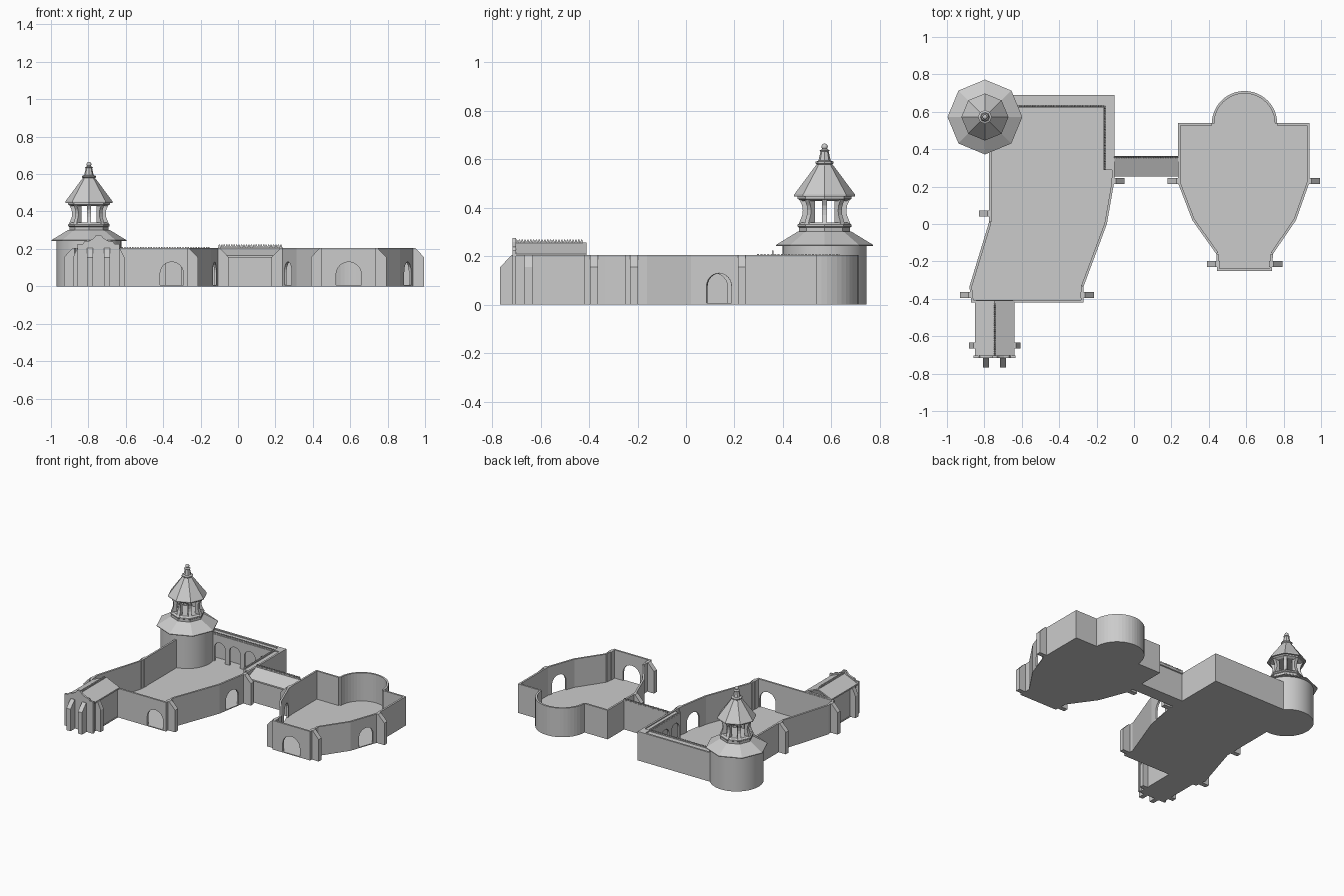
import bpy, bmesh, math
from mathutils import Vector as V

if "Cube" in bpy.data.objects:
    bpy.data.objects.remove(bpy.data.objects["Cube"])

H, T = 0.205, 0.013   # wall height and thickness


def prism(name, pts, o, u, v, w):
    """Extrude a 2D outline (in axes u, v at origin o) along w."""
    o, u, v, w = V(o), V(u), V(v), V(w)
    bm = bmesh.new()
    a = [bm.verts.new(o + u * p[0] + v * p[1]) for p in pts]
    b = [bm.verts.new(q.co + w) for q in a]
    n = len(a)
    bm.faces.new(a)
    bm.faces.new(b[::-1])
    for i in range(n):
        bm.faces.new((a[i], b[i], b[(i + 1) % n], a[(i + 1) % n]))
    bmesh.ops.recalc_face_normals(bm, faces=bm.faces[:])
    me = bpy.data.meshes.new(name)
    bm.to_mesh(me)
    bm.free()
    ob = bpy.data.objects.new(name, me)
    bpy.context.collection.objects.link(ob)
    return ob


def slab(name, pts, z0, z1):
    return prism(name, pts, (0, 0, z0), (1, 0, 0), (0, 1, 0), (0, 0, z1 - z0))


def box(name, x0, x1, y0, y1, z0, z1):
    return slab(name, [(x0, y0), (x1, y0), (x1, y1), (x0, y1)], z0, z1)


def wall(name, a, b, arches=(), h=H):
    """Wall from a to b, thickened to the left; arches = (centre, width, apex)."""
    a, b = V((*a, 0)), V((*b, 0))
    d = (b - a).normalized()
    pts = [(0, 0)]
    for c, w, top in arches:
        r = w / 2
        pts.append((c - r, 0))
        for i in range(13):
            t = math.pi * (1 - i / 12)
            pts.append((c + r * math.cos(t), top - r + r * math.sin(t)))
        pts.append((c + r, 0))
    L = (b - a).length
    pts += [(L, 0), (L, h), (0, h)]
    return prism(name, pts, a, d, (0, 0, 1), V((-d.y, d.x, 0)) * T)


def enclosure(name, pts, doors=(), skip=()):
    """Ring of walls; doors maps an edge index to (fraction, width)."""
    doors = dict(doors)
    for i, a in enumerate(pts):
        if i in skip:
            continue
        b = pts[(i + 1) % len(pts)]
        L = math.dist(a, b)
        arch = [(doors[i][0] * L, doors[i][1], 0.13)] if i in doors else []
        wall(f"{name}_wall_{i}", a, b, arch)
    slab(name + "_floor", pts, 0, 0.006)


def buttress(x, y, dx, dy, length=0.055, w=0.032):
    """Pier with a sloped top, running outward along (dx, dy)."""
    pts = [(-0.015, 0), (length, 0), (length, 0.155), (0.008, H), (-0.015, H)]
    prism("buttress", pts, (x - dy * w / 2, y + dx * w / 2, 0), (dx, dy, 0), (0, 0, 1),
          (dy * w, -dx * w, 0))


def teeth(name, a, b, n, z0, z1, w=0.008):
    """Row of ridge tiles as one saw-tooth strip."""
    a, b = V(a + (0,)), V(b + (0,))
    d = (b - a).normalized()
    L = (b - a).length
    pts = [(0, z0), (L, z0)]
    for i in range(n, 0, -1):
        s = L / n
        zm = z0 + (z1 - z0) * 0.4
        pts += [(i * s, zm), ((i - 0.3) * s, z1), ((i - 0.7) * s, z1), ((i - 1) * s + s * 0.02, zm)]
    side = V((-d.y, d.x, 0)) * w
    prism(name, pts, a - side / 2, d, (0, 0, 1), side)


def lathe(name, prof, n, x, y, smooth=False):
    """Turned shape from (radius, z) profile."""
    bm = bmesh.new()
    rings = [[bm.verts.new((x + r * math.cos(math.tau * i / n), y + r * math.sin(math.tau * i / n), z))
              for i in range(n)] for r, z in prof]
    for p, q in zip(rings, rings[1:]):
        for i in range(n):
            j = (i + 1) % n
            bm.faces.new((p[i], p[j], q[j], q[i]))
    bm.faces.new(rings[0][::-1])
    bm.faces.new(rings[-1])
    bmesh.ops.recalc_face_normals(bm, faces=bm.faces[:])
    me = bpy.data.meshes.new(name)
    bm.to_mesh(me)
    bm.free()
    ob = bpy.data.objects.new(name, me)
    bpy.context.collection.objects.link(ob)
    if smooth:
        bpy.ops.object.select_all(action='DESELECT')
        ob.select_set(True)
        bpy.context.view_layer.objects.active = ob
        bpy.ops.object.shade_smooth_by_angle()
    return ob


# West court
enclosure("west_court", [(-0.87, -0.42), (-0.27, -0.42), (-0.27, -0.335), (-0.145, 0), (-0.105, 0.23),
                         (-0.105, 0.69), (-0.775, 0.69), (-0.775, 0.01), (-0.88, -0.335)],
          {0: (0.86, 0.125), 3: (0.5, 0.115)})

# East court with open side to the apse
enclosure("east_court", [(0.445, -0.25), (0.738, -0.25), (0.743, -0.16), (0.866, 0.02), (0.937, 0.22),
                         (0.937, 0.54), (0.765, 0.54), (0.417, 0.54), (0.235, 0.54), (0.235, 0.22),
                         (0.312, 0.02), (0.44, -0.16)],
          {0: (0.5, 0.135), 3: (0.58, 0.11), 9: (0.42, 0.11)}, skip=(6,))


def arc(r):
    return [(0.591 + r * math.cos(math.pi * i / 24), 0.536 + r * math.sin(math.pi * i / 24))
            for i in range(25)]


slab("apse_wall", arc(0.175) + arc(0.175 - T)[::-1], 0, H)
slab("apse_floor", arc(0.174), 0, 0.006)

# Buttresses
for spot in [(-0.775, 0.055, -1, 0), (-0.876, -0.38, -1, 0), (-0.27, -0.38, 1, 0), (-0.105, 0.23, 1, 0),
             (0.235, 0.23, -1, 0), (0.94, 0.23, 1, 0), (0.445, -0.215, -1, 0), (0.738, -0.215, 1, 0)]:
    buttress(*spot)
for spot in [(-0.79, -0.712, 0, -1), (-0.70, -0.712, 0, -1)]:
    buttress(*spot)
for x, d in ((-0.85, -1), (-0.64, 1)):
    buttress(x, -0.65, d, 0, 0.032)

# Cloister walks along the north and east walls
wall("north_arcade", (-0.645, 0.625), (-0.155, 0.625), [(0.065 + 0.117 * i, 0.085, 0.145) for i in range(4)], 0.195)
wall("east_arcade", (-0.148, 0.29), (-0.148, 0.635), [(0.06 + 0.112 * i, 0.085, 0.145) for i in range(3)], 0.195)
slab("cloister_roof", [(-0.66, 0.685), (-0.66, 0.622), (-0.162, 0.622), (-0.162, 0.29), (-0.11, 0.29),
                       (-0.11, 0.685)], 0.188, 0.198)
box("cloister_corner", -0.16, -0.112, 0.63, 0.68, 0.195, H)
teeth("north_cloister_tiles", (-0.64, 0.63), (-0.16, 0.63), 34, 0.195, 0.21)
teeth("east_cloister_tiles", (-0.157, 0.29), (-0.157, 0.63), 24, 0.195, 0.21)

# Covered passage joining the courts
prism("passage", [(0.264, 0), (0.356, 0), (0.356, 0.2), (0.264, 0.158)],
      (-0.106, 0, 0), (0, 1, 0), (0, 0, 1), (0.342, 0, 0))
prism("passage_roof", [(0.255, 0.155), (0.255, 0.165), (0.363, 0.209), (0.363, 0.199)],
      (-0.108, 0, 0), (0, 1, 0), (0, 0, 1), (0.346, 0, 0))
teeth("passage_tiles", (-0.106, 0.358), (0.236, 0.358), 26, 0.2, 0.224)

# Porch with pitched roof and shaped gable
CX = -0.745
wall("porch_west_wall", (-0.84, -0.42), (-0.84, -0.71))
wall("porch_east_wall", (-0.65, -0.71), (-0.65, -0.42))
box("porch_floor", -0.845, -0.645, -0.71, -0.42, 0, 0.006)
prism("porch_roof", [(-0.106, 0.2), (-0.106, 0.21), (0, 0.256), (0.106, 0.21), (0.106, 0.2), (0, 0.246)],
      (CX, -0.71, 0), (1, 0, 0), (0, 0, 1), (0, 0.3, 0))
teeth("porch_tiles", (CX, -0.705), (CX, -0.425), 24, 0.25, 0.268)
half = [(0.112, 0), (0.112, 0.225), (0.085, 0.225), (0.078, 0.238), (0.05, 0.243), (0.025, 0.258), (0.012, 0.275)]
prism("porch_gable", half + [(-x, z) for x, z in half[::-1]],
      (CX, -0.716, 0), (1, 0, 0), (0, 0, 1), (0, 0.014, 0))
box("porch_back_gable", -0.84, -0.65, -0.425, -0.41, 0.19, 0.213)

# Tower body, skirt roof and open belfry
X, Y = -0.797, 0.572
lathe("tower_body", [(0.173, 0), (0.173, 0.25)], 48, X, Y, True)
lathe("skirt_roof", [(0.2, 0.242), (0.2, 0.247), (0.11, 0.302), (0.105, 0.302)], 8, X, Y)
lathe("belfry_base", [(0.105, 0.3), (0.105, 0.318), (0.111, 0.322), (0.111, 0.33), (0.1, 0.34)], 8, X, Y)
lathe("belfry_lintel", [(0.095, 0.428), (0.112, 0.437), (0.112, 0.45)], 8, X, Y)
for i in range(8):
    t = math.tau * i / 8
    c, s = math.cos(t), math.sin(t)
    # curved belfry posts
    prism("belfry_post", [(0.068, 0.335), (0.106, 0.335), (0.1, 0.35), (0.092, 0.37), (0.09, 0.39), (0.093, 0.41),
                          (0.105, 0.435), (0.068, 0.435)],
          (X + s * 0.011, Y - c * 0.011, 0), (c, s, 0), (0, 0, 1), (-s * 0.022, c * 0.022, 0))
lathe("belfry_roof", [(0.126, 0.446), (0.126, 0.454), (0.036, 0.575), (0.03, 0.58)], 8, X, Y)
lathe("spire", [(0.028, 0.575), (0.037, 0.583), (0.037, 0.59), (0.025, 0.595), (0.017, 0.632), (0.021, 0.637),
                (0.008, 0.643)], 8, X, Y)
lathe("finial_ball", [(0.013 * math.sin(math.pi * k / 8) + 0.0002, 0.652 - 0.013 * math.cos(math.pi * k / 8))
                      for k in range(9)], 16, X, Y, True)
